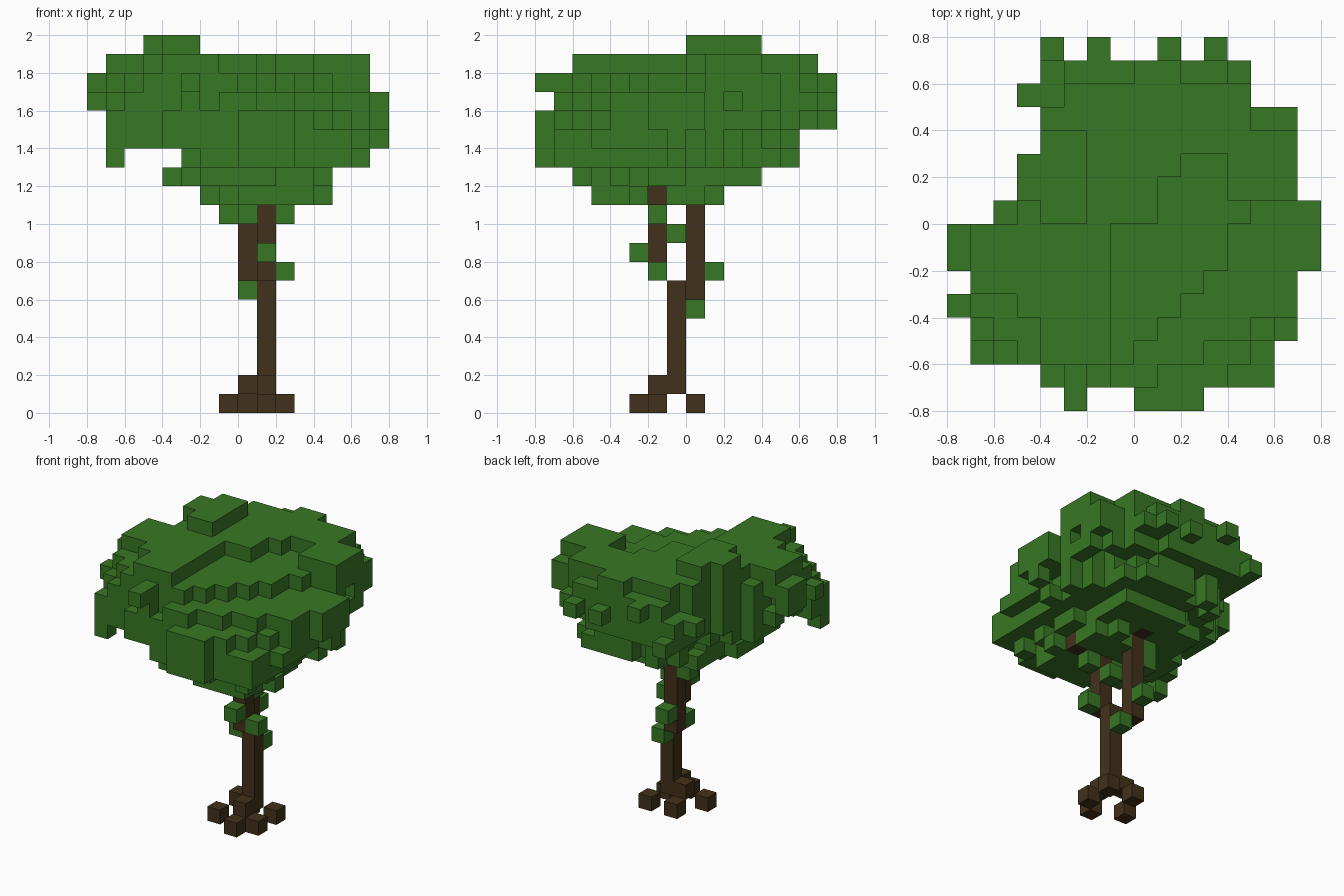
import bpy, bmesh, random
from mathutils import Vector

random.seed(7)
CELL = 0.1
SIDES = [Vector(d) for d in ((1, 0, 0), (-1, 0, 0), (0, 1, 0), (0, -1, 0), (0, 0, 1), (0, 0, -1))]

cube = bpy.data.objects.get("Cube")
if cube:
    bpy.data.objects.remove(cube, do_unlink=True)


def material(name, colour):
    mat = bpy.data.materials.new(name)
    mat.use_nodes = True
    mat.diffuse_color = (*colour, 1)
    mat.node_tree.nodes["Principled BSDF"].inputs["Base Color"].default_value = (*colour, 1)
    return mat


def box(x, y, z):
    """Cells in a block; each axis is a single index or a (start, end) pair."""
    spans = [range(*a) if isinstance(a, tuple) else (a,) for a in (x, y, z)]
    return {(i, j, k) for i in spans[0] for j in spans[1] for k in spans[2]}


def build(name, cells, mat, solid):
    """Skin a set of cells, leaving out faces hidden against other cells."""
    bm = bmesh.new()
    for cell in sorted(cells):
        centre = Vector(cell) + Vector((0.5, 0.5, 0.5))
        for n in SIDES:
            if tuple(int(c) for c in Vector(cell) + n) in solid:
                continue
            u = Vector((n.y, n.z, n.x))
            v = n.cross(u)
            corners = [(a, b) for a, b in ((-1, -1), (1, -1), (1, 1), (-1, 1))]
            bm.faces.new([bm.verts.new((centre + (n + u * a + v * b) / 2) * CELL)
                          for a, b in corners])
    bmesh.ops.remove_doubles(bm, verts=bm.verts, dist=CELL / 100)
    mesh = bpy.data.meshes.new(name)
    bm.to_mesh(mesh)
    bm.free()
    mesh.materials.append(mat)
    obj = bpy.data.objects.new(name, mesh)
    bpy.context.collection.objects.link(obj)
    return obj


# Trunk, two branches and the roots
trunk = box(1, -1, (1, 7))
back_branch = box(0, 0, (6, 12)) | box(0, 1, 12)
front_branch = box(1, -2, (7, 12)) | box((2, 4), -2, 11)
roots = box(0, -1, 1) | box(1, -2, 1)
for x, y in ((-1, -2), (1, -3), (2, -2), (2, 0), (0, 0)):
    roots |= box(x, y, 0)
wood = trunk | back_branch | front_branch | roots

# Canopy layers: height -> x start, x end, y start, y end, squareness
LAYERS = {
    11: (-2, 5, -5, 2, 2),
    12: (-4, 5, -6, 4, 2),
    13: (-3, 7, -7, 6, 1.8),
    14: (-6, 7, -7, 6, 1.8),
    15: (-7, 7, -7, 7, 2.2),
    16: (-7, 7, -7, 7, 3),
    17: (-7, 7, -6, 7, 4),
}
SLOPE = {15: 11, 16: 8, 17: 5}          # terraces step down towards the front left
canopy = set()
for z, (x0, x1, y0, y1, power) in LAYERS.items():
    wobble = {x // 2: random.choice((-1, 0, 0, 1)) for x in range(x0, x1)}
    for x, y, _ in sorted(box((x0, x1), (y0, y1), z)):
        u = abs(2 * x + 1 - x0 - x1) / (x1 - x0)
        v = abs(2 * y + 1 - y0 - y1) / (y1 - y0)
        r = u ** power + v ** power
        ragged = r > 0.75 and random.random() < 0.25
        if r < 1.02 and not ragged and x - y <= SLOPE.get(z, 20) + wobble[x // 2]:
            canopy.add((x, y, z))

# Loose leaf cubes hanging under the canopy
for x, y, z in sorted(canopy):
    if z - 1 in LAYERS and (x, y, z - 1) not in canopy and random.random() < 0.2:
        x0, x1, y0, y1, _ = LAYERS[z - 1]
        if x0 <= x < x1 and y0 <= y < y1:
            canopy.add((x, y, z - 1))

# Top terrace: a bent strip along the back and the right side
canopy |= box((-4, 2), (2, 6), 18) | box((0, 2), 6, (17, 19)) | box((2, 5), (3, 6), (17, 19))
canopy |= box((4, 7), (1, 4), (17, 19)) | box((-1, 1), (0, 2), 18) | box((-5, -1), (-4, 2), 18)
canopy |= box((-4, -1), (-6, -4), (17, 19)) | box((-7, -4), (-3, 0), (17, 19))

# Overhangs and clumps on the rim
canopy |= box((-7, -2), (-6, -4), (14, 16)) | box((-7, -2), -5, 16) | box(-7, -6, 13)
canopy |= box((0, 3), -8, (13, 16)) | box((-1, 4), -7, (13, 16)) | box(5, -7, 14)
canopy |= box((3, 6), (-7, -5), (13, 15)) | box(-3, (-8, -6), 17) | box(-3, -7, 16)
canopy |= box(7, (-2, 1), (15, 17)) | box(7, -1, 14) | box(6, (-4, 2), (15, 17))
canopy |= box(-4, -7, 15) | box((-4, -2), -7, 14) | box(6, (-5, -3), 14) | box(6, 4, 16)
canopy |= box((-4, 5), 6, 16)

# Recesses at the corners and beside the branches
canopy -= box(-7, (0, 7), (13, 19)) | box(-6, (1, 7), (13, 19)) | box(-5, (3, 7), (13, 19))
canopy -= box((5, 7), (5, 7), (13, 19)) | box(-4, (5, 7), (17, 19)) | box(-5, -7, (13, 18))
canopy -= box(4, -2, 11) | box((0, 2), 1, 11)

# Crown and single cubes standing out from the sides
canopy |= box((-5, -2), (1, 3), 19) | box((-4, -2), 0, 19) | box((-4, -2), 3, 19)
canopy |= box(-5, 2, 18) | box(-6, 0, 17)
canopy |= box(-8, (-2, 0), (16, 18)) | box(-8, -4, 16) | box(-5, 5, 16)
for x, z in ((-4, 15), (-2, 17), (1, 16), (3, 16)):
    canopy |= box(x, (6, 8), z)

# Single leaf cubes on the stems
stem_leaves = {(1, 0, 5), (0, -1, 6), (2, -2, 7), (0, 1, 7), (1, -3, 8), (1, -1, 9),
               (2, -2, 10), (0, -2, 10), (-1, 0, 10)}

canopy -= wood
solid = wood | canopy | stem_leaves
bark = material("bark brown", (0.055, 0.031, 0.011))
leaf = material("leaf green", (0.039, 0.186, 0.018))
build("trunk", trunk, bark, solid)
build("back_branch", back_branch, bark, solid)
build("front_branch", front_branch, bark, solid)
build("roots", roots, bark, solid)
build("canopy", canopy, leaf, solid)
build("stem_leaves", stem_leaves, leaf, solid)
